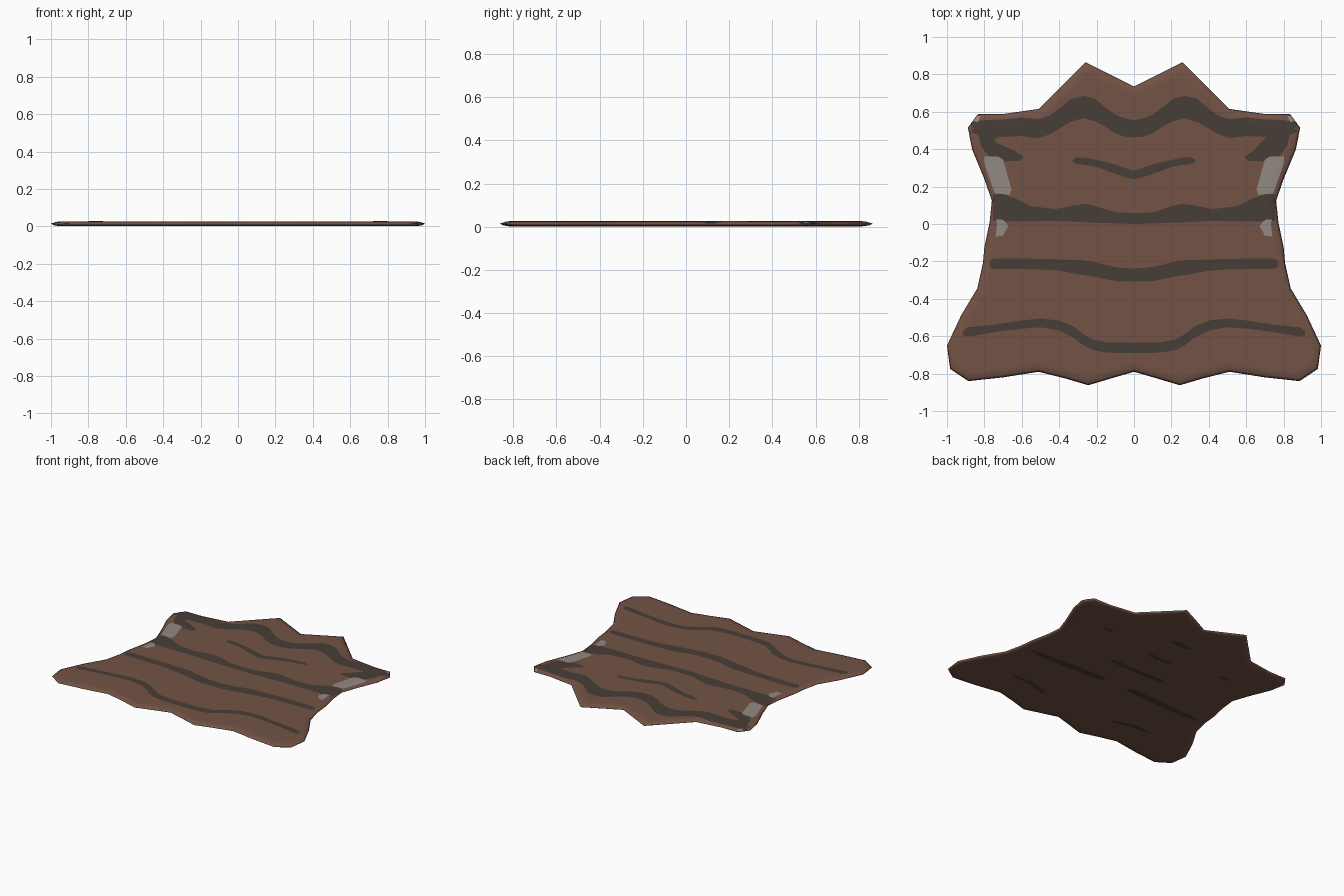
import bpy, bmesh, math
from mathutils import Vector
from mathutils.geometry import intersect_point_line

if "Cube" in bpy.data.objects:
    bpy.data.objects.remove(bpy.data.objects["Cube"])


def material(name, rgb):
    m = bpy.data.materials.new(name)
    m.diffuse_color = (*rgb, 1)
    m.use_nodes = True
    m.node_tree.nodes["Principled BSDF"].inputs["Base Color"].default_value = m.diffuse_color
    return m


BROWN = material("brown hide", (0.175, 0.086, 0.06))
DARK = material("dark stripe", (0.064, 0.047, 0.038))
GREY = material("grey patch", (0.29, 0.25, 0.225))

# Right half of the hide outline, back centre to front centre
HALF = [(0, .735), (.13, .8), (.26, .865), (.4, .725), (.51, .615), (.7, .588), (.835, .587),
        (.888, .515), (.866, .4), (.8, .24), (.76, .125), (.772, .01), (.8, -.125),
        (.808, -.21), (.838, -.345), (.925, -.49), (1, -.65), (.983, -.775), (.885, -.84),
        (.7, -.82), (.51, -.79), (.37, -.825), (.245, -.862), (.12, -.825), (0, -.79)]
OUTLINE = [Vector(p) for p in HALF] + [Vector((-x, y)) for x, y in HALF[-2:0:-1]]
N = len(OUTLINE)
# Edge cross-section: (inset, height), underside centre to top centre
SECTION = [(.062, .001), (.045, .001), (.014, .006), (0, .0135),
           (.012, .019), (.026, .0235), (.045, .026), (.062, .026)]


def inset(d):
    ring = []
    for i, p in enumerate(OUTLINE):
        a = (p - OUTLINE[i - 1]).normalized()
        b = (OUTLINE[(i + 1) % N] - p).normalized()
        na, nb = Vector((a.y, -a.x)), Vector((b.y, -b.x))
        ring.append(p + (na + nb) * (d / (1 + na.dot(nb))))
    return ring


def top_height(x, y):
    """Height of the upper surface, from the distance to the outline."""
    p, d = Vector((x, y)), 9
    for i in range(N):
        q, t = intersect_point_line(p, OUTLINE[i - 1], OUTLINE[i])
        q = OUTLINE[i - 1].lerp(OUTLINE[i], min(max(t, 0), 1))
        d = min(d, (p - q).length)
    prof = SECTION[3:]
    for (d0, z0), (d1, z1) in zip(prof, prof[1:]):
        if d <= d1:
            return z0 + (z1 - z0) * (d - d0) / (d1 - d0)
    return .026


def finish(name, bm, mat):
    me = bpy.data.meshes.new(name)
    bm.to_mesh(me)
    bm.free()
    me.materials.append(mat)
    for f in me.polygons:
        f.use_smooth = True
    ob = bpy.data.objects.new(name, me)
    bpy.context.collection.objects.link(ob)
    return ob


# Hide: lofted rings closed by flat caps
bm = bmesh.new()
rings = [[bm.verts.new((p.x, p.y, z)) for p in inset(d)] for d, z in SECTION]
for lo, hi in zip(rings, rings[1:]):
    for i in range(N):
        bm.faces.new((lo[i - 1], lo[i], hi[i], hi[i - 1]))
caps = [bm.faces.new(rings[0]), bm.faces.new(rings[-1])]
bmesh.ops.triangulate(bm, faces=caps)
bmesh.ops.recalc_face_normals(bm, faces=bm.faces)
finish("hide", bm, BROWN)


def marking(name, polys, mat, under=False, lift=.0008):
    """Mirrored thin marking draped on the top, or flat on the underside."""
    bm = bmesh.new()
    for poly in polys:
        for s in (1, -1):
            bm.faces.new([bm.verts.new((s * x, y, 0)) for x, y in poly])
    bmesh.ops.triangulate(bm, faces=bm.faces)
    if not under:
        bmesh.ops.subdivide_edges(bm, edges=bm.edges, cuts=3, use_grid_fill=True)
        for v in bm.verts:
            v.co.z = top_height(v.co.x, v.co.y) + lift
    bm.normal_update()
    for f in bm.faces:
        if (f.normal.z > 0) == under:
            f.normal_flip()
    finish(name, bm, mat)


def band(rows):
    """Quads from (x, upper y, lower y) stations."""
    return [[(a[0], a[2]), (b[0], b[2]), (b[0], b[1]), (a[0], a[1])]
            for a, b in zip(rows, rows[1:])]


# Stripes on the top
shoulder = [(.71, .468), (.745, .455), (.74, .437), (.64, .392), (.59, .36), (.61, .337),
            (.69, .335), (.78, .365), (.82, .42), (.845, .54), (.76, .54)]
marking("shoulder_stripe", band([
    (0, .555, .463), (.05, .565, .467), (.1, .585, .485), (.16, .63, .525), (.21, .67, .55),
    (.27, .685, .565), (.34, .668, .545), (.4, .615, .51), (.45, .58, .48), (.51, .56, .458),
    (.6, .57, .47), (.7, .56, .466), (.8, .555, .465), (.868, .545, .49)]) + [shoulder], DARK)
marking("brow_stripe", band([
    (0, .285, .24), (.05, .3, .25), (.12, .325, .275), (.2, .342, .305), (.26, .355, .315),
    (.31, .355, .322), (.328, .342, .33)]), DARK)
marking("waist_stripe", band([
    (0, .058, 0), (.1, .062, .003), (.17, .085, .006), (.25, .108, .008), (.32, .1, .012),
    (.42, .08, .016), (.55, .095, .014), (.63, .135, .014), (.7, .16, .014), (.755, .158, .016)]), DARK)
marking("belly_stripe", band([
    (0, -.238, -.308), (.08, -.233, -.308), (.15, -.22, -.296), (.22, -.2, -.28),
    (.28, -.193, -.272), (.4, -.19, -.25), (.5, -.186, -.243), (.75, -.185, -.24),
    (.767, -.195, -.232), (.773, -.21, -.216)]), DARK)
marking("rump_stripe", band([
    (0, -.635, -.69), (.14, -.633, -.688), (.22, -.618, -.675), (.27, -.59, -.65),
    (.32, -.55, -.61), (.4, -.516, -.57), (.5, -.505, -.552), (.6, -.516, -.56),
    (.75, -.538, -.578), (.89, -.553, -.603), (.915, -.575, -.595)]), DARK)

# Grey flank patches and claws
marking("flank_patch", [[(.725, .36), (.803, .36), (.8, .32), (.745, .165), (.665, .155),
                         (.655, .185), (.69, .31), (.7, .345)]], GREY, lift=.0014)
marking("small_patch", [[(.71, .025), (.738, .025), (.732, 0), (.74, -.068),
                         (.7, -.062), (.672, -.01), (.69, .015)]], GREY, lift=.0014)
marking("corner_patch", [[(.82, .58), (.838, .58), (.86, .55), (.835, .545)]], GREY, lift=.0014)

# Faint stripe remains on the underside
marking("underside_stripes",
        band([(.1, -.18, -.2), (.15, -.165, -.215), (.4, -.17, -.225), (.65, -.19, -.23), (.74, -.2, -.21)])
        + band([(0, .05, .015), (.18, .06, .02), (.24, .045, .035)])
        + band([(0, .27, .235), (.07, .28, .25), (.11, .275, .265)])
        + band([(0, .52, .47), (.05, .515, .48), (.08, .5, .49)])
        + band([(.46, .345, .335), (.5, .355, .325), (.55, .345, .335)])
        + band([(.3, -.57, -.6), (.45, -.525, -.56), (.6, -.535, -.555)]), DARK, under=True)
